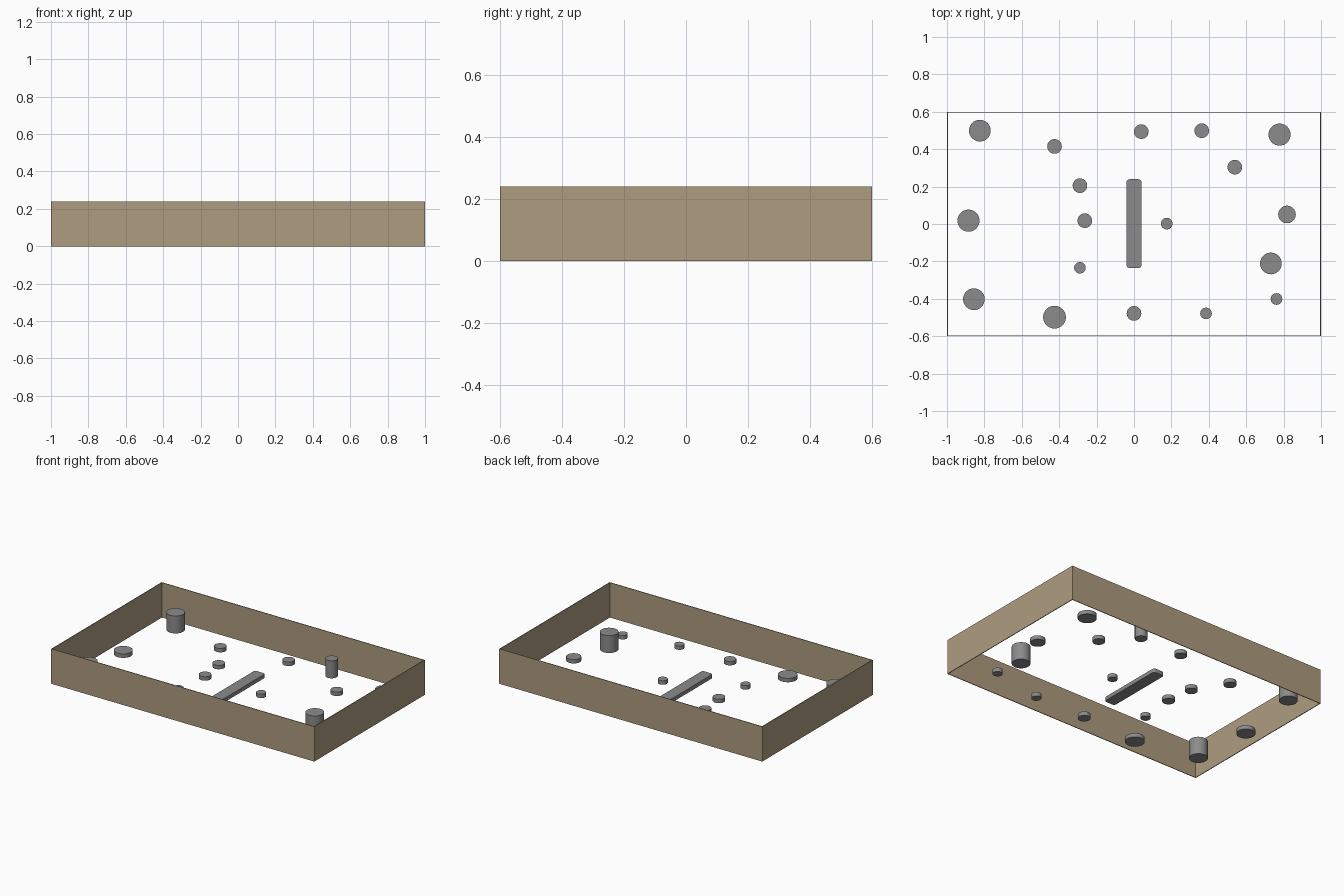
import bpy, bmesh, math

if "Cube" in bpy.data.objects:
    bpy.data.objects.remove(bpy.data.objects["Cube"])

def material(name, rgb):
    m = bpy.data.materials.new(name)
    m.diffuse_color = (*rgb, 1)
    m.use_nodes = True
    m.node_tree.nodes["Principled BSDF"].inputs["Base Color"].default_value = m.diffuse_color
    return m

TAN = material("tan wood", (0.42, 0.335, 0.215))
GREY = material("mid grey", (0.26, 0.26, 0.26))

def finish(bm, name, mat):
    bmesh.ops.recalc_face_normals(bm, faces=bm.faces)
    me = bpy.data.meshes.new(name)
    bm.to_mesh(me)
    bm.free()
    me.materials.append(mat)
    ob = bpy.data.objects.new(name, me)
    bpy.context.collection.objects.link(ob)
    return ob

def smooth(ob):
    bpy.ops.object.select_all(action='DESELECT')
    ob.select_set(True)
    bpy.context.view_layer.objects.active = ob
    bpy.ops.object.shade_smooth_by_angle(angle=math.radians(35))

LOW, TALL = 0.027, 0.12

# Thin open frame: four walls, no floor or lid
HX, HY, H, T = 1.0, 0.6, 0.24, 0.005
bm = bmesh.new()
rings = []
for hx, hy, z in ((HX, HY, 0), (HX, HY, H), (HX - T, HY - T, H), (HX - T, HY - T, 0)):
    rings.append([bm.verts.new((sx * hx, sy * hy, z))
                  for sx, sy in ((-1, -1), (1, -1), (1, 1), (-1, 1))])
for k in range(4):
    a, b = rings[k], rings[(k + 1) % 4]
    for i in range(4):
        j = (i + 1) % 4
        bm.faces.new((a[i], a[j], b[j], b[i]))
finish(bm, "frame_wall", TAN)

# Round pegs: x, y, radius, height
pegs = [
    (-0.824, 0.499, 0.058, TALL), (-0.425, 0.415, 0.039, LOW),
    (0.039, 0.494, 0.039, LOW), (0.362, 0.499, 0.039, TALL),
    (0.778, 0.478, 0.059, LOW), (-0.289, 0.205, 0.039, LOW),
    (0.539, 0.304, 0.039, LOW), (-0.885, 0.018, 0.059, LOW),
    (-0.263, 0.018, 0.039, LOW), (0.175, 0.002, 0.031, LOW),
    (0.818, 0.051, 0.047, LOW), (-0.289, -0.234, 0.031, LOW),
    (0.732, -0.211, 0.058, TALL), (-0.856, -0.402, 0.058, TALL),
    (0.762, -0.401, 0.031, LOW), (-0.425, -0.498, 0.061, LOW),
    (0.0, -0.478, 0.039, LOW), (0.385, -0.478, 0.031, LOW),
]
for n, (x, y, r, h) in enumerate(pegs, 1):
    bm = bmesh.new()
    bmesh.ops.create_cone(bm, cap_ends=True, segments=32, radius1=r, radius2=r, depth=h)
    bmesh.ops.translate(bm, verts=bm.verts, vec=(x, y, h / 2))
    smooth(finish(bm, f"{'tall' if h == TALL else 'low'}_peg_{n}", GREY))

# Central bar with rounded vertical corners
bm = bmesh.new()
bmesh.ops.create_cube(bm, size=1)
bmesh.ops.scale(bm, verts=bm.verts, vec=(0.08, 0.475, LOW))
bmesh.ops.translate(bm, verts=bm.verts, vec=(0, 0.002, LOW / 2))
upright = [e for e in bm.edges if abs(e.verts[0].co.z - e.verts[1].co.z) > 0.01]
bmesh.ops.bevel(bm, geom=upright, offset=0.016, segments=4, profile=0.5, affect='EDGES')
smooth(finish(bm, "centre_bar", GREY))
